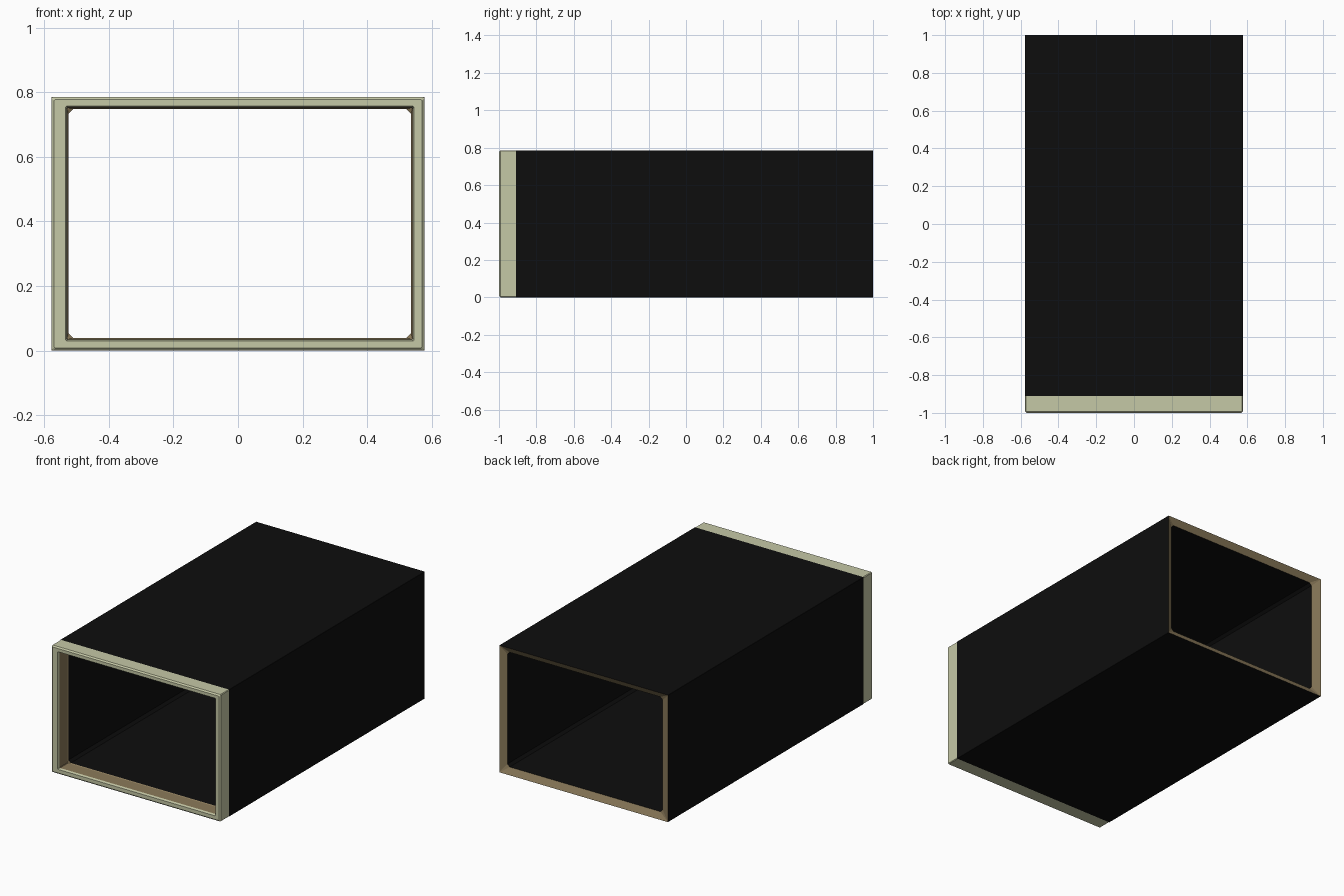
import bpy, bmesh

if "Cube" in bpy.data.objects:
    bpy.data.objects.remove(bpy.data.objects["Cube"])


def material(name, rgb):
    m = bpy.data.materials.new(name)
    m.diffuse_color = (*rgb, 1)
    m.use_nodes = True
    m.node_tree.nodes["Principled BSDF"].inputs["Base Color"].default_value = m.diffuse_color
    return m


cream = material("cream", (0.56, 0.58, 0.38))
brown = material("brown", (0.25, 0.19, 0.10))
black = material("black", (0.004, 0.004, 0.004))


def ring(bm, y, x0, x1, z0, z1, c):
    """Rectangle in the xz plane with corners cut by c."""
    pts = [(x0 + c, z0), (x1 - c, z0), (x1, z0 + c), (x1, z1 - c),
           (x1 - c, z1), (x0 + c, z1), (x0, z1 - c), (x0, z0 + c)]
    return [bm.verts.new((x, y, z)) for x, z in pts]


def loft(name, sections, mat):
    """Rectangular tube surface through a list of ring sections."""
    bm = bmesh.new()
    rings = [ring(bm, *s) for s in sections]
    for a, b in zip(rings, rings[1:]):
        for i in range(8):
            j = (i + 1) % 8
            bm.faces.new((a[i], a[j], b[j], b[i]))
    mesh = bpy.data.meshes.new(name)
    bm.to_mesh(mesh)
    bm.free()
    mesh.materials.append(mat)
    ob = bpy.data.objects.new(name, mesh)
    bpy.context.collection.objects.link(ob)
    return ob


def outer(y, inset=0.0, c=0.001):
    return (y, -0.577 + inset, 0.577 - inset, inset, 0.785 - inset, c)


def bore(y, grow=0.0, c=0.015):
    return (y, -0.525 - grow, 0.536 + grow, 0.039 - grow, 0.748 + grow, c)


# Bevelled front frame
loft("front_frame", [outer(-0.91, c=0.004), outer(-0.992, c=0.004), outer(-1, 0.008, 0.003),
                     bore(-1, 0.009, 0.003), bore(-0.985, 0.005, 0.003)], cream)

# Brown lining inside the frame opening
loft("frame_lining", [bore(-0.985, 0.005, 0.003), bore(-0.91, 0.003, 0.003),
                      bore(-0.905)], brown)

# Black sleeve: inner bore, outer skin, and sloped back rim
loft("sleeve_inside", [bore(-0.905), bore(0.978)], black)
loft("back_rim", [bore(0.978), outer(1)], brown)
loft("sleeve_outside", [outer(1), outer(-0.91)], black)
